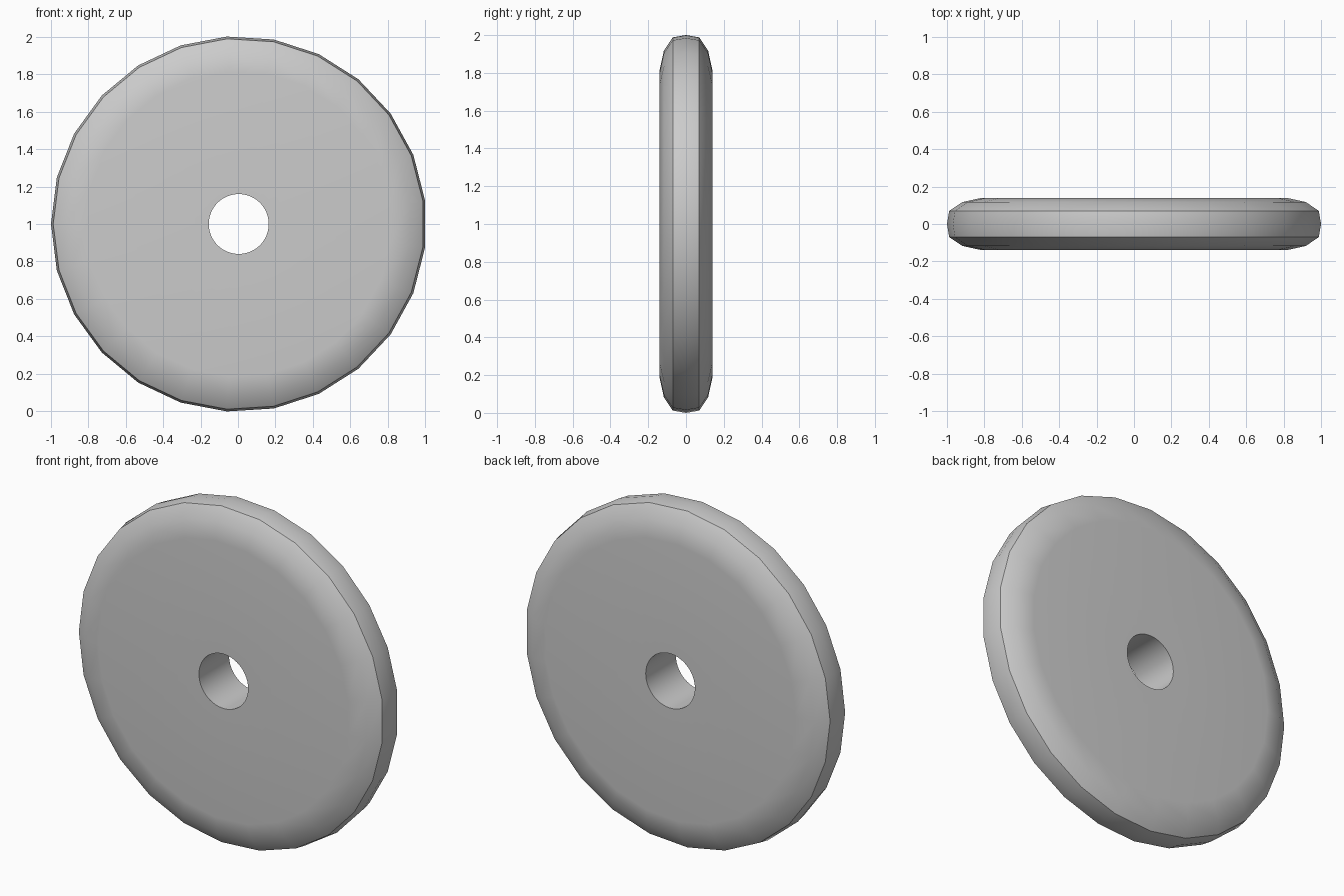
import bpy, bmesh, math

cube = bpy.data.objects.get("Cube")
if cube:
    bpy.data.objects.remove(cube, do_unlink=True)

SIDES, BORE_SIDES = 25, 50
RADIUS, BORE = 1.002, 0.16
HALF = 0.14
CX, CZ = 0.004, 1.0
START = math.pi / SIDES          # puts a flat side at +x

# Rim cross-section from the front face to the back face: (y, radius)
half_rim = [(HALF, 0.815), (0.117, 0.92), (0.07, 0.99)]
rim = ([(-y, r) for y, r in half_rim] + [(0, RADIUS)] + half_rim[::-1])


def ring(bm, y, r, n):
    angles = [START + math.tau * i / n for i in range(n)]
    return [bm.verts.new((CX + r * math.cos(a), y, CZ + r * math.sin(a))) for a in angles]


def skin(bm, a, b):
    n = len(a)
    for i in range(n):
        j = (i + 1) % n
        bm.faces.new((a[i], a[j], b[j], b[i]))


bm = bmesh.new()

# Rounded rim
rings = [ring(bm, y, r, SIDES) for y, r in rim]
for a, b in zip(rings, rings[1:]):
    skin(bm, a, b)

# Bore through the middle
bore = [ring(bm, y, BORE, BORE_SIDES) for y in (-HALF, HALF)]
skin(bm, *bore)

# Flat faces: each rim corner fans out to two bore sides
for outer, inner in ((rings[0], bore[0]), (rings[-1], bore[1])):
    for i in range(SIDES):
        j = (i + 1) % SIDES
        k = 2 * i
        bm.faces.new((outer[i], outer[j], inner[(k + 2) % BORE_SIDES],
                      inner[k + 1], inner[k]))

bmesh.ops.recalc_face_normals(bm, faces=bm.faces)
mesh = bpy.data.meshes.new("wheel_disc")
bm.to_mesh(mesh)
bm.free()

disc = bpy.data.objects.new("wheel_disc", mesh)
bpy.context.collection.objects.link(disc)

# Single grey material
grey = bpy.data.materials.new("light_grey")
grey.use_nodes = True
colour = (0.6, 0.6, 0.6, 1)
grey.diffuse_color = colour
grey.node_tree.nodes["Principled BSDF"].inputs["Base Color"].default_value = colour
mesh.materials.append(grey)

# Smooth rim with sharp edges, keeping the faces flat
bpy.ops.object.select_all(action="DESELECT")
disc.select_set(True)
bpy.context.view_layer.objects.active = disc
bpy.ops.object.shade_smooth_by_angle(angle=math.radians(30))
weighted = disc.modifiers.new("flat_faces", "WEIGHTED_NORMAL")
weighted.keep_sharp = True
